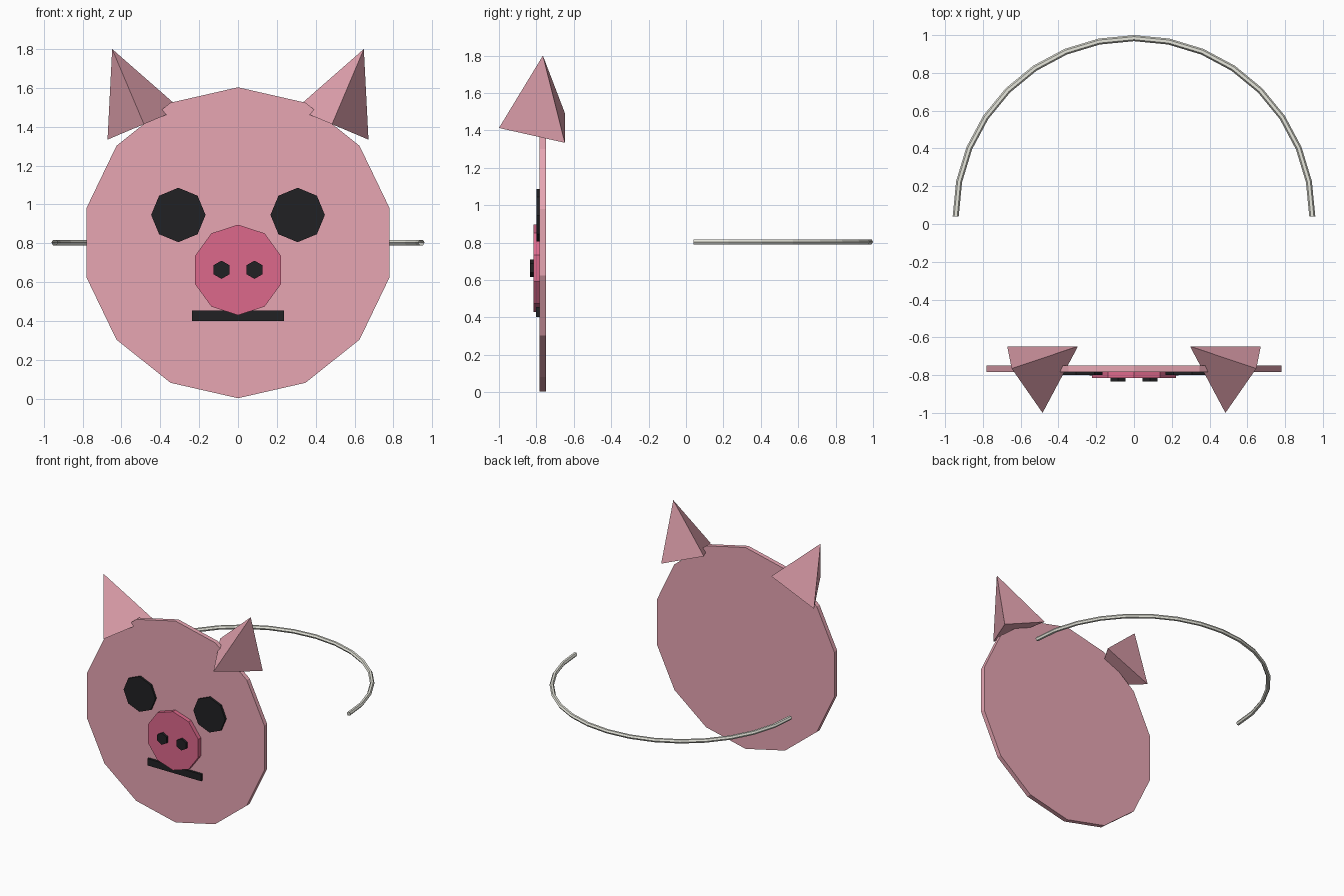
import bpy, bmesh
from math import sin, cos, pi, tau
from mathutils import Vector, Matrix

if "Cube" in bpy.data.objects:
    bpy.data.objects.remove(bpy.data.objects["Cube"])


def paint(name, rgb):
    m = bpy.data.materials.new(name)
    m.diffuse_color = (*rgb, 1)
    m.use_nodes = True
    m.node_tree.nodes["Principled BSDF"].inputs["Base Color"].default_value = m.diffuse_color
    return m


PINK = paint("pink", (0.80, 0.38, 0.45))
ROSE = paint("rose", (0.72, 0.14, 0.26))
BLACK = paint("black", (0.015, 0.015, 0.017))
IVORY = paint("ivory", (0.80, 0.80, 0.72))


def make(name, bm, mat):
    bmesh.ops.recalc_face_normals(bm, faces=bm.faces)
    mesh = bpy.data.meshes.new(name)
    bm.to_mesh(mesh)
    bm.free()
    mesh.materials.append(mat)
    obj = bpy.data.objects.new(name, mesh)
    bpy.context.collection.objects.link(obj)
    return obj


def disc(name, x, z, radius, sides, front, back, mat):
    # flat polygon facing -y with a corner at the top, given thickness in y
    bm = bmesh.new()
    rings = [[bm.verts.new((x + radius * sin(tau * i / sides), y,
                            z + radius * cos(tau * i / sides)))
              for i in range(sides)] for y in (front, back)]
    for ring in rings:
        bm.faces.new(ring)
    for i in range(sides):
        j = (i + 1) % sides
        bm.faces.new((rings[0][i], rings[0][j], rings[1][j], rings[1][i]))
    return make(name, bm, mat)


# Face and snout
disc("face_disc", 0, 0.803, 0.80, 14, -0.783, -0.748, PINK)
disc("snout", 0, 0.663, 0.233, 10, -0.816, -0.775, ROSE)

# Eyes, nostrils and ears on both sides
for side, s in (("left", -1), ("right", 1)):
    disc(side + "_eye", s * 0.307, 0.946, 0.14, 8, -0.799, -0.77, BLACK)
    disc(side + "_nostril", s * 0.085, 0.664, 0.047, 6, -0.835, -0.80, BLACK)

    # three-sided pyramid leaning outward, one base corner forward
    bm = bmesh.new()
    base = [bm.verts.new((0.235 * sin(tau * i / 3), -0.235 * cos(tau * i / 3), 0))
            for i in range(3)]
    tip = bm.verts.new((0, 0, 0.42))
    bm.faces.new(base)
    for i in range(3):
        bm.faces.new((base[i], base[(i + 1) % 3], tip))
    bm.transform(Matrix.Translation((s * 0.484, -0.765, 1.413))
                 @ Matrix.Rotation(s * 0.4, 4, 'Y'))
    make(side + "_ear", bm, PINK)

# Mouth bar
bm = bmesh.new()
bmesh.ops.create_cube(bm, size=1, matrix=Matrix.Translation((0, -0.786, 0.428))
                      @ Matrix.Diagonal((0.472, 0.032, 0.054, 1)))
make("mouth", bm, BLACK)

# Half-circle head strap: six-sided tube in sixteen segments
bm = bmesh.new()
rings = []
for k in range(17):
    a = pi * k / 16
    out = Vector((cos(a), sin(a), 0))
    rings.append([bm.verts.new(Vector((0, 0.04, 0.804))
                               + out * (0.944 + 0.016 * cos(tau * i / 6))
                               + Vector((0, 0, 0.016 * sin(tau * i / 6))))
                  for i in range(6)])
for r0, r1 in zip(rings, rings[1:]):
    for i in range(6):
        j = (i + 1) % 6
        bm.faces.new((r0[i], r0[j], r1[j], r1[i]))
make("strap", bm, IVORY)
